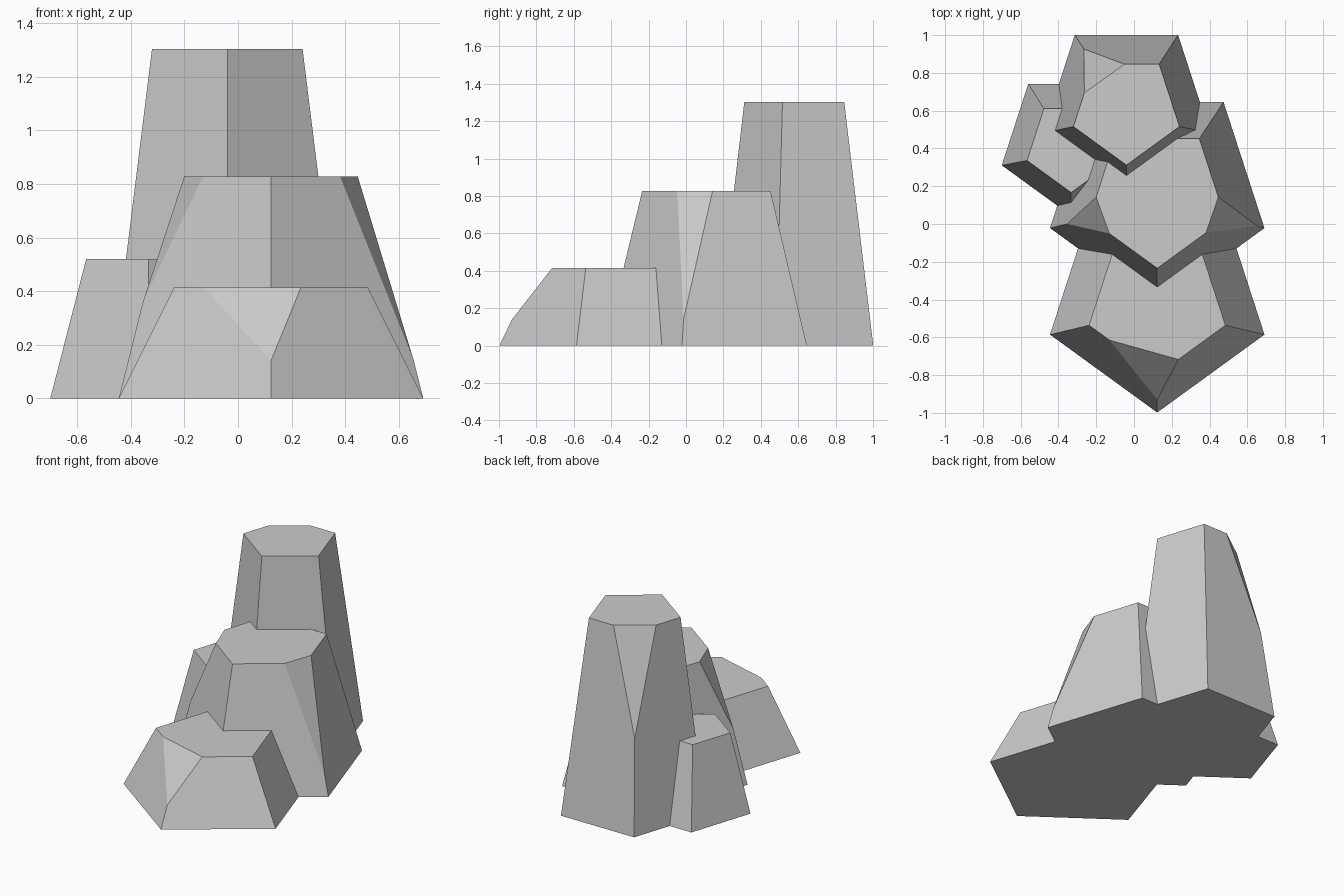
import bpy, bmesh, math
from mathutils import Vector

if "Cube" in bpy.data.objects:
    bpy.data.objects.remove(bpy.data.objects["Cube"])

TAPER = 0.635      # top radius relative to base radius
LEAN = -0.018      # small forward shift of every top


def ring(cx, cy, r, z):
    # pentagon with one corner facing the front:
    # 0 front, 1 right, 2 back right, 3 back left, 4 left
    angles = [math.radians(-90 + 72 * i) for i in range(5)]
    return [Vector((cx + r * math.cos(a), cy + r * math.sin(a), z)) for a in angles]


def rock_column(name, cx, cy, r, height, chips=()):
    bm = bmesh.new()
    base = ring(cx, cy, r, 0)
    top = ring(cx, cy + LEAN, r * TAPER, height)
    lo = [bm.verts.new(p) for p in base]
    hi = [bm.verts.new(p) for p in top]
    bm.faces.new(lo[::-1])
    bm.faces.new(hi)
    for i in range(5):
        j = (i + 1) % 5
        bm.faces.new((lo[i], lo[j], hi[j], hi[i]))

    # chip a top corner: fractions along previous edge, next edge, downward edge
    for i, to_prev, to_next, down in chips:
        corner = top[i]
        a = corner.lerp(top[i - 1], to_prev)
        b = corner.lerp(top[(i + 1) % 5], to_next)
        c = corner.lerp(base[i], down)
        normal = (b - a).cross(c - a).normalized()
        if normal.dot(corner - a) < 0:
            normal.negate()
        cut = bmesh.ops.bisect_plane(
            bm, geom=bm.verts[:] + bm.edges[:] + bm.faces[:], dist=1e-5,
            plane_co=a, plane_no=normal, clear_outer=True)
        rim = [e for e in cut["geom_cut"] if isinstance(e, bmesh.types.BMEdge)]
        bmesh.ops.holes_fill(bm, edges=rim, sides=0)

    bmesh.ops.recalc_face_normals(bm, faces=bm.faces[:])
    mesh = bpy.data.meshes.new(name)
    bm.to_mesh(mesh)
    bm.free()
    obj = bpy.data.objects.new(name, mesh)
    bpy.context.collection.objects.link(obj)
    return obj


# tall rock at the back
rock_column("tall_back_rock", -0.04, 0.625, 0.465, 1.303, [(3, 0.47, 0.46, 0.52)])
# middle rock, chipped on both sides
rock_column("middle_rock", 0.123, 0.163, 0.597, 0.828,
            [(1, 0.285, 0.27, 0.83), (4, 0.27, 0.297, 0.566)])
# low front rock with a large front chip
rock_column("low_front_rock", 0.123, -0.401, 0.597, 0.414, [(0, 0.70, 0.31, 0.66)])
# small rock on the left
rock_column("small_left_rock", -0.333, 0.43, 0.386, 0.52)
